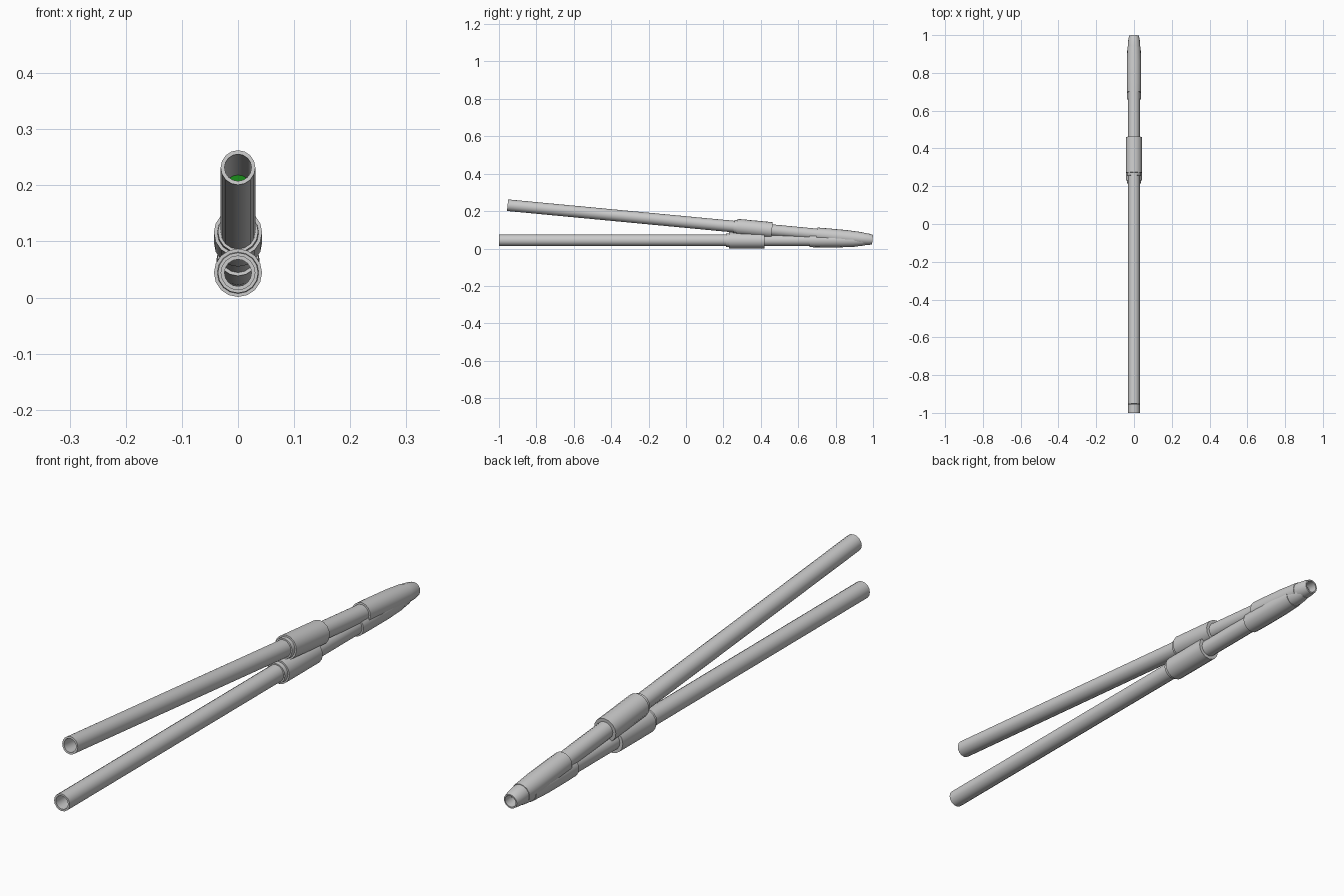
import bpy, bmesh, math
from mathutils import Matrix

if "Cube" in bpy.data.objects:
    bpy.data.objects.remove(bpy.data.objects["Cube"])

SIDES = 16


def lathe(name, profile, place):
    """Closed (distance, radius) profile revolved about the pipe axis (+y)."""
    bm = bmesh.new()
    rings = []
    for d, r in profile:
        rings.append([bm.verts.new((r * math.sin(a), d, r * math.cos(a)))
                      for a in (2 * math.pi * i / SIDES for i in range(SIDES))])
    for k in range(len(rings)):
        a, b = rings[k], rings[(k + 1) % len(rings)]
        for i in range(SIDES):
            j = (i + 1) % SIDES
            bm.faces.new((a[i], a[j], b[j], b[i]))
    bmesh.ops.recalc_face_normals(bm, faces=bm.faces)
    return finish(name, bm, place)


def finish(name, bm, place):
    me = bpy.data.meshes.new(name)
    bm.to_mesh(me)
    bm.free()
    ob = bpy.data.objects.new(name, me)
    bpy.context.collection.objects.link(ob)
    ob.matrix_world = place
    bpy.ops.object.select_all(action='DESELECT')
    ob.select_set(True)
    bpy.context.view_layer.objects.active = ob
    bpy.ops.object.shade_smooth_by_angle(angle=math.radians(30))
    return ob


def pipe(prefix, place):
    # long hollow tube
    lathe(prefix + "_tube", [(0, .031), (1.9, .031), (1.9, .024), (0, .024)], place)
    # middle sleeve with a small stepped collar on its front end
    lathe(prefix + "_sleeve", [(1.215, .030), (1.215, .036), (1.23, .037), (1.23, .043),
                               (1.42, .043), (1.42, .030)], place)
    # barrel near the mouth end
    lathe(prefix + "_barrel", [(1.66, .030), (1.66, .037), (1.72, .038), (1.82, .038),
                               (1.90, .035), (1.90, .030)], place)
    # tapered open tip
    lathe(prefix + "_tip", [(1.89, .033), (1.91, .033), (1.94, .030), (1.96, .026),
                            (1.96, .021), (1.89, .024)], place)


lower = Matrix.Translation((0, -1, .044))
upper = Matrix.Translation((0, -.954, .2315)) @ Matrix.Rotation(math.radians(-5.4), 4, 'X')
pipe("lower", lower)
pipe("upper", upper)

# green plug inside the bore of the upper pipe
bm = bmesh.new()
bmesh.ops.create_cone(bm, cap_ends=True, segments=SIDES, radius1=.0238, radius2=.0238, depth=.02,
                      matrix=Matrix.Translation((0, .40, 0)) @ Matrix.Rotation(math.pi / 2, 4, 'X'))
plug = finish("upper_bore_plug", bm, upper)
green = bpy.data.materials.new("green")
green.diffuse_color = (.01, .25, .01, 1)
green.use_nodes = True
green.node_tree.nodes["Principled BSDF"].inputs["Base Color"].default_value = green.diffuse_color
plug.data.materials.append(green)
